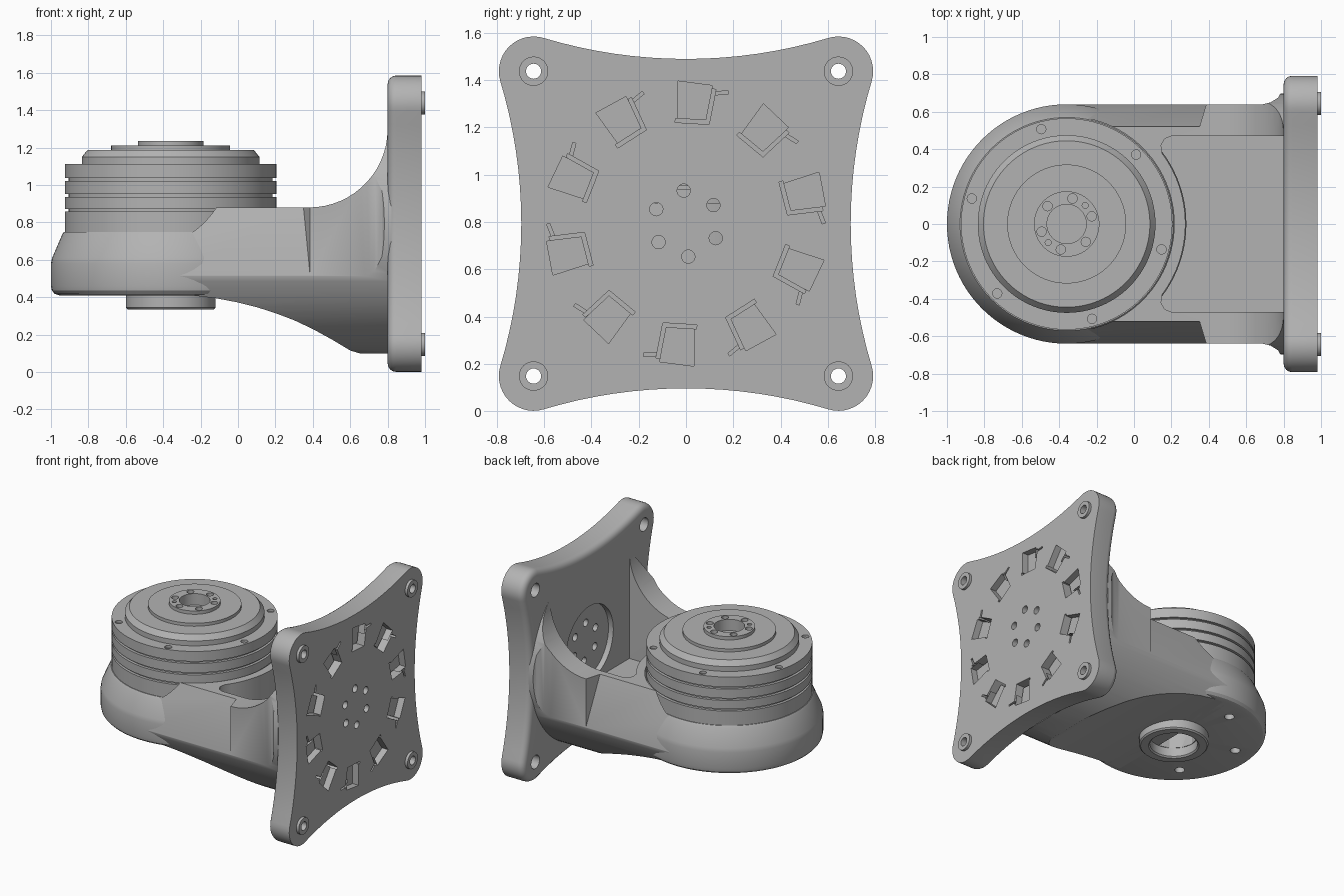
import bpy, bmesh, math
from math import sin, cos, pi, radians, sqrt

cube = bpy.data.objects.get("Cube")
if cube:
    bpy.data.objects.remove(cube, do_unlink=True)

GREY = (0.45, 0.45, 0.45, 1)
mat = bpy.data.materials.new("machined grey")
mat.use_nodes = True
mat.diffuse_color = GREY
mat.node_tree.nodes["Principled BSDF"].inputs["Base Color"].default_value = GREY

HX = -0.36   # axis of the rotary head
PZ = 0.793   # height of the flange axis


def finish(name, bm):
    bmesh.ops.recalc_face_normals(bm, faces=bm.faces)
    me = bpy.data.meshes.new(name)
    bm.to_mesh(me)
    bm.free()
    me.materials.append(mat)
    ob = bpy.data.objects.new(name, me)
    bpy.context.collection.objects.link(ob)
    return ob


def prism(bm, pts, axis, a, b):
    """Extrude a 2D outline along one axis from a to b."""
    place = {"x": lambda u, v, w: (w, u, v),
             "y": lambda u, v, w: (u, w, v),
             "z": lambda u, v, w: (u, v, w)}[axis]
    lo = [bm.verts.new(place(u, v, a)) for u, v in pts]
    hi = [bm.verts.new(place(u, v, b)) for u, v in pts]
    n = len(pts)
    for i in range(n):
        j = (i + 1) % n
        bm.faces.new((lo[i], lo[j], hi[j], hi[i]))
    return bm.faces.new(lo), bm.faces.new(hi)


def circle(cu, cv, r, n=24, start=0.0):
    return [(cu + r * cos(start + 2 * pi * i / n), cv + r * sin(start + 2 * pi * i / n))
            for i in range(n)]


def arc(cu, cv, r, a, b, n):
    return [(cu + r * cos(radians(a + (b - a) * i / n)), cv + r * sin(radians(a + (b - a) * i / n)))
            for i in range(n + 1)]


def solid(name, *prisms):
    bm = bmesh.new()
    for p in prisms:
        prism(bm, *p)
    return finish(name, bm)


def revolve(name, profile, n=96):
    """Spin an (r, z) profile about the head axis."""
    bm = bmesh.new()
    vs = [bm.verts.new((HX + r, 0, z)) for r, z in profile]
    es = [bm.edges.new(p) for p in zip(vs, vs[1:])]
    bmesh.ops.spin(bm, geom=vs + es, cent=(HX, 0, 0), axis=(0, 0, 1),
                   angle=2 * pi, steps=n, use_duplicate=False)
    bmesh.ops.remove_doubles(bm, verts=bm.verts, dist=0.0005)
    return finish(name, bm)


def boolean(ob, cutter, op="DIFFERENCE"):
    cutter.hide_render = True
    mod = ob.modifiers.new("cut", "BOOLEAN")
    mod.operation, mod.solver, mod.object = op, "EXACT", cutter
    mod.use_self = True
    dg = bpy.context.evaluated_depsgraph_get()
    me = bpy.data.meshes.new_from_object(ob.evaluated_get(dg))
    ob.modifiers.clear()
    ob.data = me
    bpy.data.objects.remove(cutter, do_unlink=True)


def smooth(ob):
    bpy.ops.object.select_all(action="DESELECT")
    ob.select_set(True)
    bpy.context.view_layer.objects.active = ob
    bpy.ops.object.shade_smooth_by_angle(angle=radians(30))


# Mounting flange: four rounded corners joined by shallow concave sides
outline = []
for k in range(4):
    quarter = arc(0.645, 0.645, 0.147, -16.8, 106.8, 14)
    quarter += arc(0, 2.787, 2.09, -73.2, -106.8, 16)[1:-1]
    c, s = cos(k * pi / 2), sin(k * pi / 2)
    outline += [(u * c - v * s, PZ + u * s + v * c) for u, v in quarter]
bm = bmesh.new()
inner, _ = prism(bm, outline, "x", 0.80, 0.98)
bmesh.ops.recalc_face_normals(bm, faces=bm.faces)
bmesh.ops.bevel(bm, geom=list(inner.edges), offset=0.045, segments=4,
                profile=0.5, affect="EDGES")
flange = finish("mounting_flange", bm)
corners = [(sy * 0.645, PZ + sz * 0.645) for sy in (-1, 1) for sz in (-1, 1)]
boolean(flange, solid("bolt_cut", *[(circle(y, z, 0.032), "x", 0.7, 1.1) for y, z in corners]))
boolean(flange, solid("counterbore_cut", *[(circle(y, z, 0.05), "x", 0.7, 0.9) for y, z in corners]))
boolean(flange, solid("hub_cut", (circle(0, PZ, 0.28, 48), "x", 0.7, 0.84)))
pins = [radians(94 + 60 * k) for k in range(6)]
boolean(flange, solid("pin_cut", *[(circle(0.14 * cos(a), PZ + 0.14 * sin(a), 0.028), "x", 0.7, 1.1)
                                   for a in pins]))


# Ring of ten tapered windows, each with a deep L groove and a short slit
def around(pts, a):
    """Turn (sideways, radius) points to lie at angle a on the flange."""
    return [(r * cos(a) + t * sin(a), PZ + r * sin(a) - t * cos(a)) for t, r in pts]


windows, grooves, slits = [], [], []
for k in range(10):
    a = radians(86.5 - 36 * k)
    windows.append((around([(-0.06, 0.435), (0.06, 0.435), (0.075, 0.59), (-0.07, 0.6)], a), "x", 0.93, 1.1))
    grooves.append((around([(-0.072, 0.425), (0.072, 0.425), (0.092, 0.575),
                            (0.076, 0.575), (0.058, 0.442), (-0.072, 0.442)], a), "x", 0.87, 1.1))
    slits.append((around([(0.08, 0.55), (0.145, 0.558), (0.145, 0.572), (0.08, 0.564)], a), "x", 0.93, 1.1))
for name, parts in (("window_cut", windows), ("groove_cut", grooves), ("slit_cut", slits)):
    boolean(flange, solid(name, *parts))

# Corner bushings standing proud of the flange
bushings = solid("corner_bushings", *[(circle(y, z, 0.062, 32), "x", 0.9, 1.0) for y, z in corners])
boolean(bushings, solid("bushing_cut", *[(circle(y, z, 0.032), "x", 0.7, 1.1) for y, z in corners]))

# Arm: side profile trimmed by plan outline and by a cylinder on the flange axis
side = [(HX, 0.41), (-0.25, 0.41), (-0.12, 0.395), (0, 0.372), (0.1, 0.347), (0.2, 0.315),
        (0.3, 0.277), (0.4, 0.23), (0.5, 0.175), (0.6, 0.115), (0.65, 0.1), (0.82, 0.1),
        (0.82, 1.4)]
side += arc(0.38, 1.30, 0.42, 5, -90, 16)
side += [(-0.13, 0.88), (-0.19, 0.85), (-0.25, 0.79), (-0.31, 0.75), (HX, 0.75)]
arm = solid("arm", (side, "y", -0.8, 0.8))
half = [(-0.4, 0.638), (0.68, 0.638), (0.73, 0.65), (0.77, 0.675), (0.79, 0.71), (0.9, 0.72)]
plan = half + [(x, -y) for x, y in reversed(half)]
boolean(arm, solid("plan_trim", (plan, "z", 0, 2)), "INTERSECT")
boolean(arm, solid("round_trim", (circle(0, PZ, 0.697, 96), "x", -0.6, 0.9)), "INTERSECT")

# Sloping shoulders on both sides of the arm
wedge = [(0.645, 0.495), (0.52, 0.88), (0.52, 1), (0.8, 1), (0.8, 0.495)]
shoulders = solid("shoulder_cut", (wedge, "x", -0.6, 0.35),
                  ([(-y, z) for y, z in wedge], "x", -0.6, 0.35))
for v in shoulders.data.vertices:
    if v.co.x > 0:
        v.co.x += (abs(v.co.y) - 0.52) * 0.3
boolean(arm, shoulders)

# Open pocket between the side walls, and the seat for the drive
pocket = arc(HX, 0, 0.635, -36.5, 36.5, 16)
pocket += [(0.145, 0.42), (0.163, 0.455), (0.2, 0.47), (0.9, 0.47)]
pocket += [(0.9, -0.47), (0.2, -0.47), (0.163, -0.455), (0.145, -0.42)]
boolean(arm, solid("pocket_cut", (pocket, "z", 0.5, 2)))
boolean(arm, solid("seat_cut", (circle(HX, 0, 0.575, 96), "z", 0.7, 2)))

# Round head housing with a boss underneath
head = revolve("head_housing", [
    (0, 0.41), (0.595, 0.41), (0.62, 0.418), (0.635, 0.435), (0.64, 0.46), (0.64, 0.58),
    (0.634, 0.61), (0.58, 0.735), (0.57, 0.75), (0, 0.75)])
bolts = [radians(45 + 60 * k) for k in range(6)]
boolean(head, solid("head_bolt_cut", *[(circle(HX + 0.47 * cos(a), 0.47 * sin(a), 0.035), "z", 0.3, 0.5)
                                       for a in bolts]))
boolean(head, solid("bore_cut", (circle(HX, 0, 0.165, 12), "z", 0.2, 0.6)))
boss = revolve("lower_boss", [(0.165, 0.45), (0.165, 0.345), (0.175, 0.335), (0.23, 0.335),
                              (0.24, 0.345), (0.24, 0.45), (0.165, 0.45)], 48)

# Rotary drive: grooved drum with stepped output discs
drum = [(0, 0.72), (0.565, 0.72)]
for z in (0.865, 0.945, 1.03):
    drum += [(0.565, z - 0.008), (0.545, z - 0.008), (0.545, z + 0.008), (0.565, z + 0.008)]
drum += [(0.565, 1.113), (0.475, 1.113), (0.475, 1.15), (0.445, 1.187), (0.318, 1.187),
         (0.318, 1.21), (0.175, 1.21), (0.175, 1.235), (0.105, 1.235), (0.105, 1.15), (0, 1.15)]
drive = revolve("rotary_drive", drum)
boolean(drive, solid("rim_bolt_cut", *[(circle(HX + 0.525 * cos(a), 0.525 * sin(a), 0.025, 16), "z", 1.095, 1.2)
                                       for a in bolts]))
hub = [(radians(17 + 60 * k), 0.025) for k in range(6)] + [(radians(45), 0.016), (radians(225), 0.016)]
boolean(drive, solid("hub_bolt_cut", *[(circle(HX + 0.14 * cos(a), 0.14 * sin(a), r, 16), "z", 1.2, 1.3)
                                       for a, r in hub]))

for ob in (flange, bushings, arm, head, boss, drive):
    smooth(ob)
